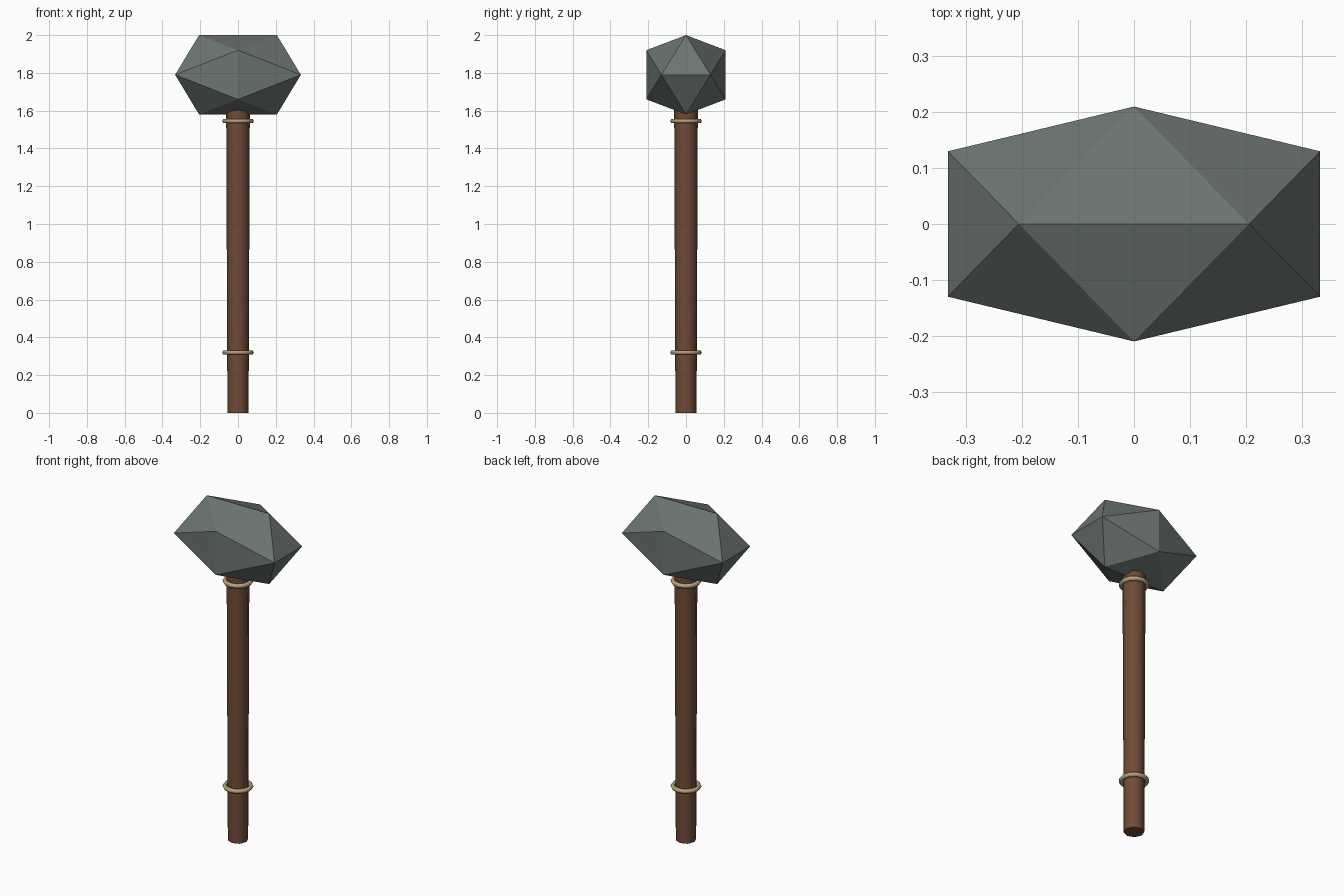
import bpy, bmesh
from mathutils import Matrix
from math import cos, sin, tau

cube = bpy.data.objects.get("Cube")
if cube:
    bpy.data.objects.remove(cube, do_unlink=True)


def material(name, rgb):
    mat = bpy.data.materials.new(name)
    mat.use_nodes = True
    mat.diffuse_color = (*rgb, 1)
    mat.node_tree.nodes["Principled BSDF"].inputs["Base Color"].default_value = (*rgb, 1)
    return mat


stone = material("grey_stone", (0.15, 0.18, 0.17))
wood = material("brown_wood", (0.16, 0.07, 0.04))
cord = material("tan_cord", (0.46, 0.36, 0.2))


def add_object(name, bm, mat, smooth):
    bmesh.ops.recalc_face_normals(bm, faces=bm.faces)
    mesh = bpy.data.meshes.new(name)
    bm.to_mesh(mesh)
    bm.free()
    mesh.materials.append(mat)
    obj = bpy.data.objects.new(name, mesh)
    bpy.context.collection.objects.link(obj)
    if smooth:
        bpy.ops.object.select_all(action="DESELECT")
        obj.select_set(True)
        bpy.context.view_layer.objects.active = obj
        bpy.ops.object.shade_smooth_by_angle(angle=1.1)
    return obj


# Stone head: icosahedron stretched sideways
bm = bmesh.new()
short, long, stretch = 0.13, 0.21, 1.585
for a in (-short, short):
    for b in (-long, long):
        for co in ((a, 0, b), (b, a, 0), (0, b, a)):
            bm.verts.new(co)
bmesh.ops.convex_hull(bm, input=bm.verts)
bmesh.ops.scale(bm, vec=(stretch, 1, 1), verts=bm.verts)
bmesh.ops.translate(bm, vec=(0, 0, 1.79), verts=bm.verts)
add_object("stone_head", bm, stone, False)

# Handle: slightly tapered shaft that runs up into the head
bm = bmesh.new()
height = 1.7
bmesh.ops.create_cone(bm, cap_ends=True, segments=8, radius1=0.056, radius2=0.063,
                      depth=height, matrix=Matrix.Translation((0, 0, height / 2)))
add_object("handle", bm, wood, True)


# Cord bindings: thin rings around the handle
def ring(name, z, major=0.071, minor=0.013, around=12, sides=6):
    bm = bmesh.new()
    loops = []
    for i in range(around):
        u = tau * i / around
        loop = []
        for j in range(sides):
            v = tau * j / sides
            r = major + minor * cos(v)
            loop.append(bm.verts.new((r * cos(u), r * sin(u), z + minor * sin(v))))
        loops.append(loop)
    for i in range(around):
        a, b = loops[i], loops[(i + 1) % around]
        for j in range(sides):
            k = (j + 1) % sides
            bm.faces.new((a[j], b[j], b[k], a[k]))
    add_object(name, bm, cord, True)


ring("lower_binding", 0.32)
ring("upper_binding", 1.545)
